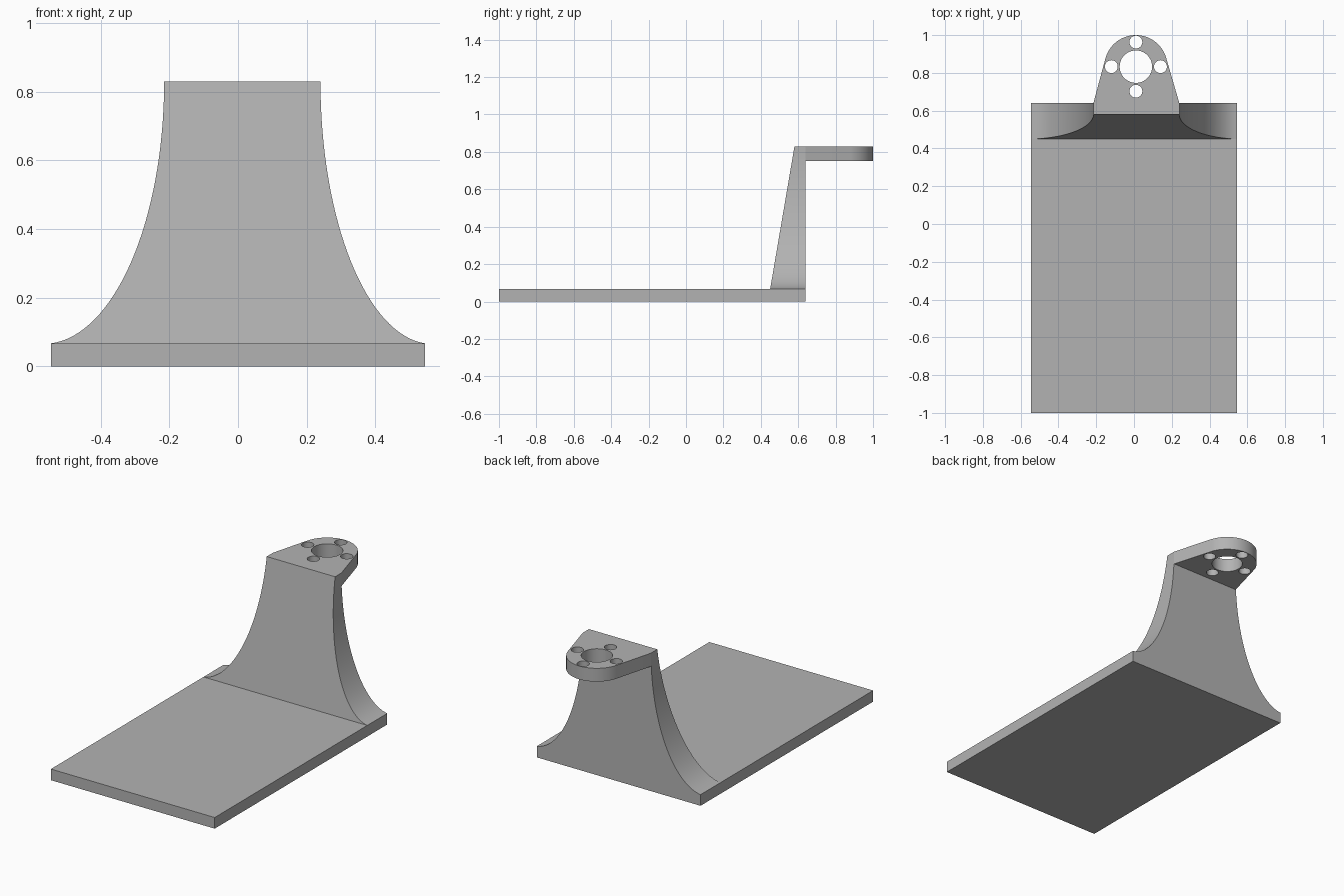
import bpy, bmesh, math

if "Cube" in bpy.data.objects:
    bpy.data.objects.remove(bpy.data.objects["Cube"])

BASE_T, TOP = 0.067, 0.83      # plate thickness, overall height
BACK = 0.64                    # rear plane of plate and upright
CX, CY, R = 0.01, 0.833, 0.167  # centre and radius of the rounded arm end

grey = bpy.data.materials.new("light_grey")
grey.diffuse_color = (0.45, 0.45, 0.45, 1)
grey.use_nodes = True
grey.node_tree.nodes["Principled BSDF"].inputs["Base Color"].default_value = grey.diffuse_color


def prism(name, start, end):
    """Solid between two matching outlines of 3D points."""
    bm = bmesh.new()
    a = [bm.verts.new(p) for p in start]
    b = [bm.verts.new(p) for p in end]
    bm.faces.new(a)
    bm.faces.new(b[::-1])
    n = len(a)
    for i in range(n):
        j = (i + 1) % n
        bm.faces.new((a[j], a[i], b[i], b[j]))
    bmesh.ops.recalc_face_normals(bm, faces=bm.faces)
    mesh = bpy.data.meshes.new(name)
    bm.to_mesh(mesh)
    bm.free()
    mesh.materials.append(grey)
    obj = bpy.data.objects.new(name, mesh)
    bpy.context.collection.objects.link(obj)
    return obj


def smooth(obj):
    bpy.ops.object.select_all(action='DESELECT')
    bpy.context.view_layer.objects.active = obj
    obj.select_set(True)
    bpy.ops.object.shade_smooth_by_angle(angle=math.radians(30))


# Base plate
rect = [(-0.545, -1), (0.545, -1), (0.545, BACK), (-0.545, BACK)]
prism("base_plate", [(x, y, 0) for x, y in rect], [(x, y, BASE_T) for x, y in rect])


# Upright: flared elliptical sides, sloping front, vertical back
def flare(x_top, side, n=32):
    centre = 0.565
    a = centre - x_top
    end = math.acos((centre - 0.545) / a)
    b = (TOP - BASE_T) / math.sin(end)
    return [(side * (centre - a * math.cos(end * i / n)),
             TOP - b * math.sin(end * i / n)) for i in range(n + 1)]


profile = flare(0.24, 1)[::-1] + flare(0.215, -1)
upright = prism("upright",
                [(x, 0.45 + 0.13 * (z - BASE_T) / (TOP - BASE_T), z) for x, z in profile],
                [(x, BACK, z) for x, z in profile])
smooth(upright)

# Arm: straight sides running tangent into a rounded end
outline = [(-0.215, BACK), (0.24, BACK)]
a0, a1 = math.radians(15), math.radians(165)
outline += [(CX + R * math.cos(a0 + (a1 - a0) * i / 40),
             CY + R * math.sin(a0 + (a1 - a0) * i / 40)) for i in range(41)]
arm = prism("mounting_arm", [(x, y, 0.75) for x, y in outline],
            [(x, y, TOP) for x, y in outline])

# Holes: one large bore with four small ones around it
holes = [(CX, CY, 0.086)]
holes += [(CX + 0.13 * math.cos(k * math.pi / 2),
           CY + 0.13 * math.sin(k * math.pi / 2), 0.034) for k in range(4)]
for hx, hy, r in holes:
    ring = [(hx + r * math.cos(t * math.tau / 40),
             hy + r * math.sin(t * math.tau / 40)) for t in range(40)]
    cutter = prism("hole_cutter", [(x, y, 0.6) for x, y in ring],
                   [(x, y, 1.0) for x, y in ring])
    cutter.hide_render = True
    mod = arm.modifiers.new("hole", 'BOOLEAN')
    mod.operation, mod.solver, mod.object = 'DIFFERENCE', 'EXACT', cutter
    bpy.context.view_layer.objects.active = arm
    bpy.ops.object.modifier_apply(modifier=mod.name)
    bpy.data.objects.remove(cutter)
smooth(arm)
